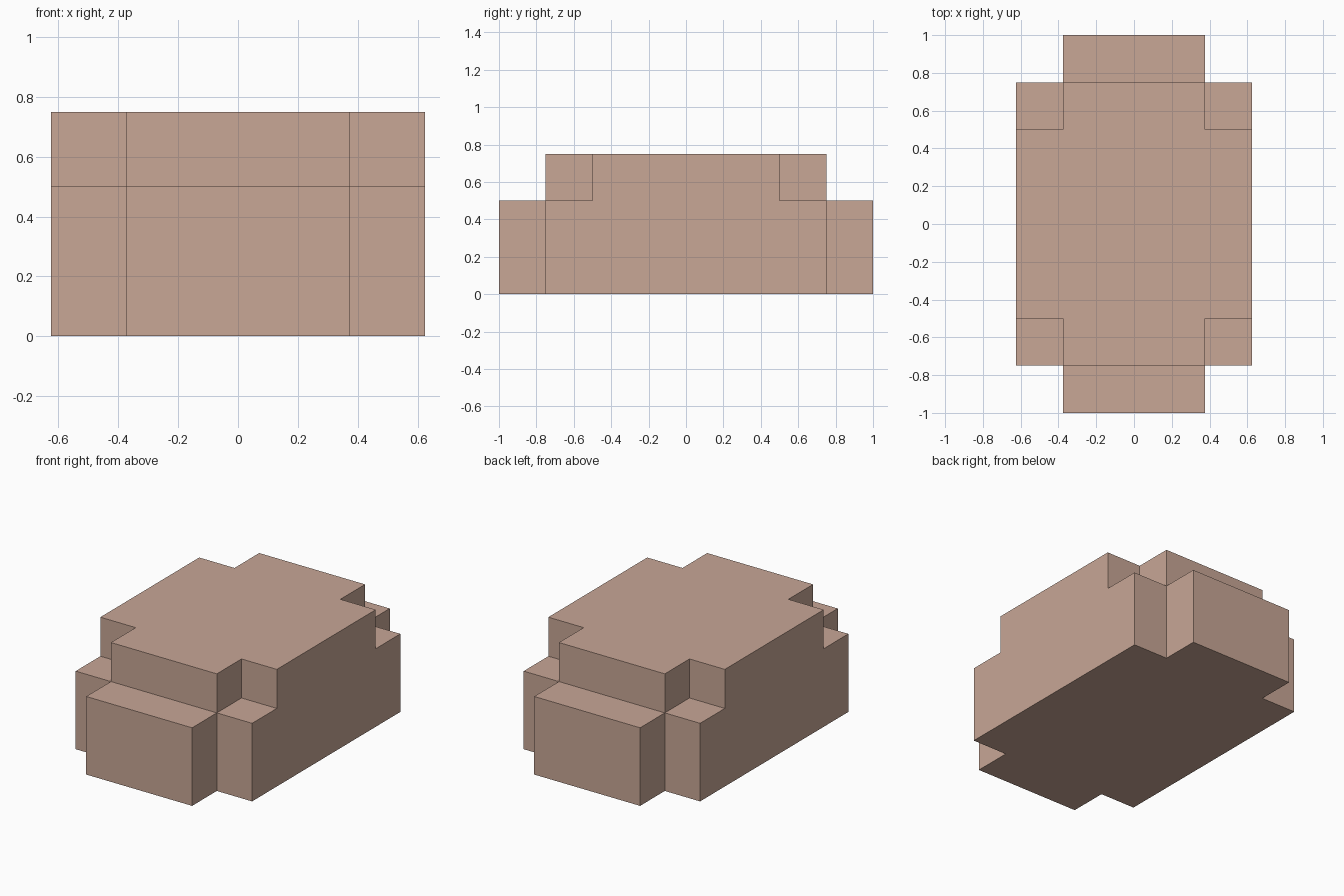
import bpy
import bmesh

old = bpy.data.objects.get("Cube")
if old:
    bpy.data.objects.remove(old, do_unlink=True)

# Material
clay = bpy.data.materials.new("dusty_clay")
clay.use_nodes = True
colour = (0.58, 0.385, 0.305, 1)
clay.diffuse_color = colour
clay.node_tree.nodes["Principled BSDF"].inputs["Base Color"].default_value = colour

# Block body: overlapping blocks given as half width, half depth, height
BLOCKS = [(0.625, 0.75, 0.5), (0.375, 1.0, 0.5),
          (0.625, 0.5, 0.75), (0.375, 0.75, 0.75)]


def cuts(axis):
    values = {b[axis] for b in BLOCKS}
    return sorted(values | {-v for v in values})


AXES = [cuts(0), cuts(1), [0] + sorted({b[2] for b in BLOCKS})]


def filled(cell):
    """True when the grid cell lies inside any of the blocks."""
    if any(i < 0 or i >= len(a) - 1 for i, a in zip(cell, AXES)):
        return False
    x, y, z = ((a[i] + a[i + 1]) / 2 for i, a in zip(cell, AXES))
    return any(abs(x) < w and abs(y) < d and z < h for w, d, h in BLOCKS)


# Keep only the outer skin of the joined blocks
bm = bmesh.new()
for i in range(len(AXES[0]) - 1):
    for j in range(len(AXES[1]) - 1):
        for k in range(len(AXES[2]) - 1):
            cell = (i, j, k)
            if not filled(cell):
                continue
            for axis in range(3):
                u, v = (axis + 1) % 3, (axis + 2) % 3
                for side in (0, 1):
                    near = list(cell)
                    near[axis] += 2 * side - 1
                    if filled(near):
                        continue
                    ring = []
                    for du, dv in ((0, 0), (1, 0), (1, 1), (0, 1)):
                        n = list(cell)
                        n[axis] += side
                        n[u] += du
                        n[v] += dv
                        ring.append(bm.verts.new([a[m] for a, m in zip(AXES, n)]))
                    bm.faces.new(ring if side else ring[::-1])

# Weld the skin and merge coplanar pieces into clean flat faces
bmesh.ops.remove_doubles(bm, verts=bm.verts, dist=0.0001)
bmesh.ops.dissolve_limit(bm, angle_limit=0.01, verts=bm.verts, edges=bm.edges)
bmesh.ops.recalc_face_normals(bm, faces=bm.faces)

mesh = bpy.data.meshes.new("stepped_block")
bm.to_mesh(mesh)
bm.free()
mesh.materials.append(clay)
body = bpy.data.objects.new("stepped_block", mesh)
bpy.context.collection.objects.link(body)
